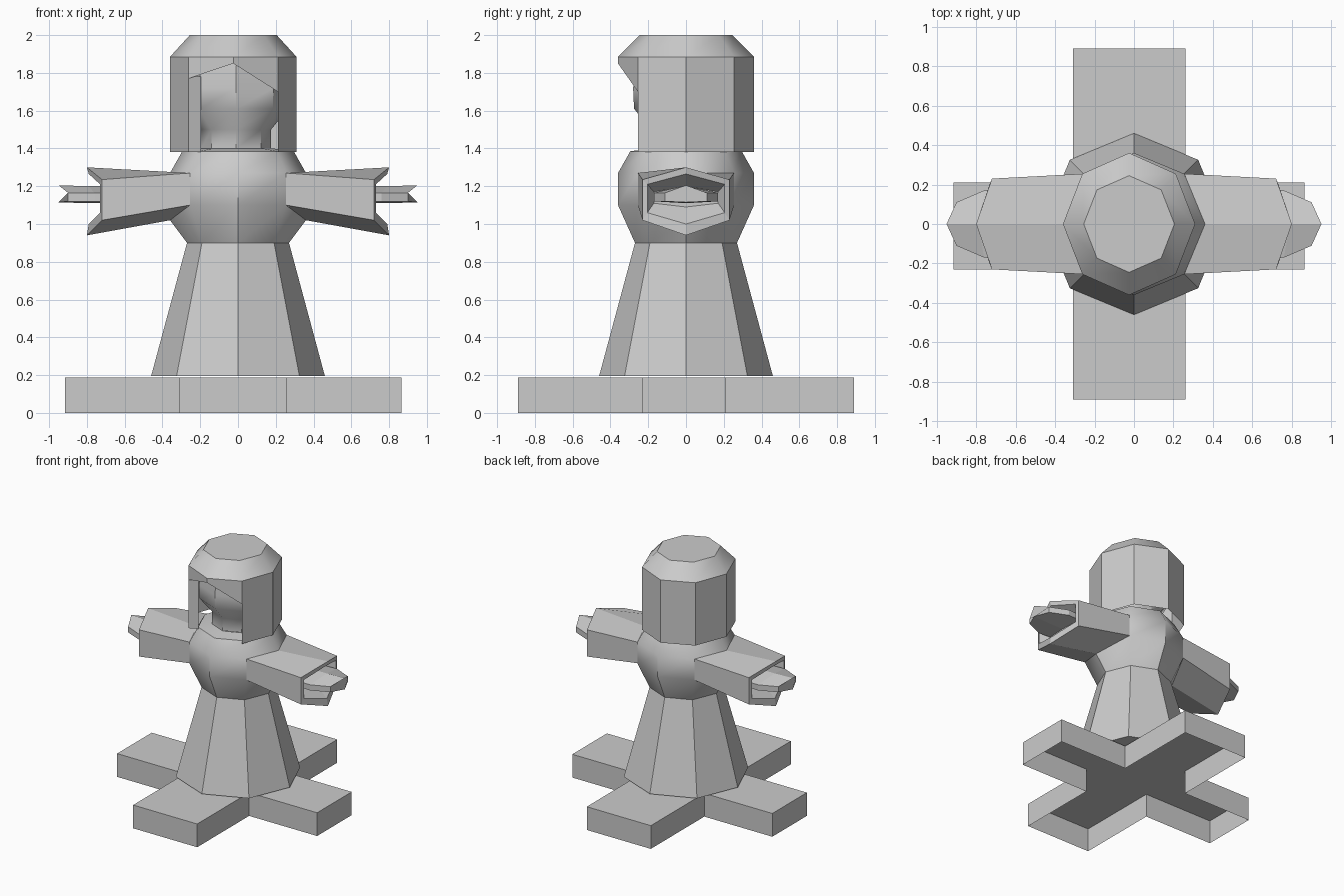
import bpy, bmesh, math

if "Cube" in bpy.data.objects:
    bpy.data.objects.remove(bpy.data.objects["Cube"])


def octagon(r, z, cx=0.0, rx=None):
    """Eight-sided ring with corners on the axes."""
    rx = rx or r
    return [(cx + rx * math.cos(i * math.pi / 4), r * math.sin(i * math.pi / 4), z)
            for i in range(8)]


def loft(name, rings, cap_start=False, cap_end=False, skip=(), smooth=False):
    """Skin consecutive rings; skip holds (band, side) pairs left open."""
    bm = bmesh.new()
    vs = [[bm.verts.new(p) for p in ring] for ring in rings]
    n = len(rings[0])
    for b in range(len(rings) - 1):
        for i in range(n):
            if (b, i) not in skip:
                j = (i + 1) % n
                bm.faces.new((vs[b][i], vs[b][j], vs[b + 1][j], vs[b + 1][i]))
    if cap_start:
        bm.faces.new(vs[0][::-1])
    if cap_end:
        bm.faces.new(vs[-1])
    bmesh.ops.recalc_face_normals(bm, faces=bm.faces[:])
    me = bpy.data.meshes.new(name)
    bm.to_mesh(me)
    bm.free()
    ob = bpy.data.objects.new(name, me)
    bpy.context.collection.objects.link(ob)
    if smooth:
        bpy.ops.object.select_all(action='DESELECT')
        ob.select_set(True)
        bpy.context.view_layer.objects.active = ob
        bpy.ops.object.shade_smooth_by_angle(angle=math.radians(40))
    return ob


# Cross-shaped stand, open underneath
x0, x1, x2, x3 = -0.915, -0.31, 0.26, 0.865
y0, y1, y2, y3 = -0.89, -0.23, 0.21, 0.89
cross = [(x1, y0), (x2, y0), (x2, y1), (x3, y1), (x3, y2), (x2, y2),
         (x2, y3), (x1, y3), (x1, y2), (x0, y2), (x0, y1), (x1, y1)]
loft("cross_stand", [[(x, y, z) for x, y in cross] for z in (0, 0.187)], cap_end=True)

# Flared skirt
loft("skirt", [octagon(0.46, 0.195), octagon(0.27, 0.9)], cap_start=True)

# Torso with openings where the sleeves join
chest = octagon(0.36, 1.1)
for k in (0, 4):
    chest[k] = (chest[k][0], 0, 1.02)
loft("torso", [octagon(0.27, 0.9), chest, octagon(0.36, 1.27), octagon(0.295, 1.385),
               octagon(0.185, 1.4)],
     skip={(1, i) for i in (0, 3, 4, 7)}, smooth=True)

# Neck and head under the hair
cx = -0.01
loft("head", [octagon(r, z, cx) for r, z in
              ((0.185, 1.4), (0.185, 1.5), (0.275, 1.61), (0.28, 1.72), (0.26, 1.86))],
     cap_end=True, smooth=True)


def arm_ring(xs, xm, yw, zs_lo, zs_hi, zm_lo, zm_hi, s):
    """Six-sided sleeve section: side corners at xs, middle corners at xm."""
    return [(s * xs, -yw, zs_lo), (s * xs, -yw, zs_hi), (s * xm, 0, zm_hi),
            (s * xs, yw, zs_hi), (s * xs, yw, zs_lo), (s * xm, 0, zm_lo)]


for side, s in (("left", -1), ("right", 1)):
    # Sleeve flaring outward, with a recessed cuff
    loft(side + "_sleeve", [
        arm_ring(0.2546, 0.36, 0.2546, 1.1, 1.27, 1.02, 1.27, s),
        arm_ring(0.72, 0.80, 0.23, 1.02, 1.235, 0.94, 1.30, s),
        arm_ring(0.73, 0.79, 0.205, 1.06, 1.21, 1.0, 1.265, s),
        arm_ring(0.66, 0.68, 0.17, 1.11, 1.17, 1.09, 1.2, s)], cap_end=True)
    # Mitten hand
    loft(side + "_hand", [
        arm_ring(0.66, 0.68, 0.165, 1.12, 1.165, 1.11, 1.2, s),
        arm_ring(0.76, 0.79, 0.17, 1.12, 1.165, 1.11, 1.2, s),
        arm_ring(0.90, 0.95, 0.11, 1.12, 1.165, 1.115, 1.205, s)], cap_end=True)

# Hair shell: long at back and sides, cut to a fringe in front
hx = -0.025
hem = octagon(0.36, 1.38, hx, 0.335)
fringe = octagon(0.36, 1.70, hx, 0.335)
fringe[5] = (*fringe[5][:2], 1.77)
fringe[6] = (*fringe[6][:2], 1.85)
loft("hair", [hem, fringe, octagon(0.36, 1.885, hx, 0.335),
              octagon(0.245, 2.0, hx, 0.23)],
     cap_end=True, skip={(0, 5), (0, 6)}, smooth=True)
bm = bmesh.new()
hair = bpy.data.objects["hair"].data
bm.from_mesh(hair)
bmesh.ops.delete(bm, geom=[v for v in bm.verts if not v.link_faces], context='VERTS')
bm.to_mesh(hair)
bm.free()

# Lock of hair turned inward beside the face
lock = [(-0.262, -0.255), (-0.195, -0.225)]
loft("hair_lock", [[(x, y, z) for x, y in lock + [(-0.25, -0.2)]] for z in (1.38, 1.78)],
     cap_start=True, cap_end=True)
